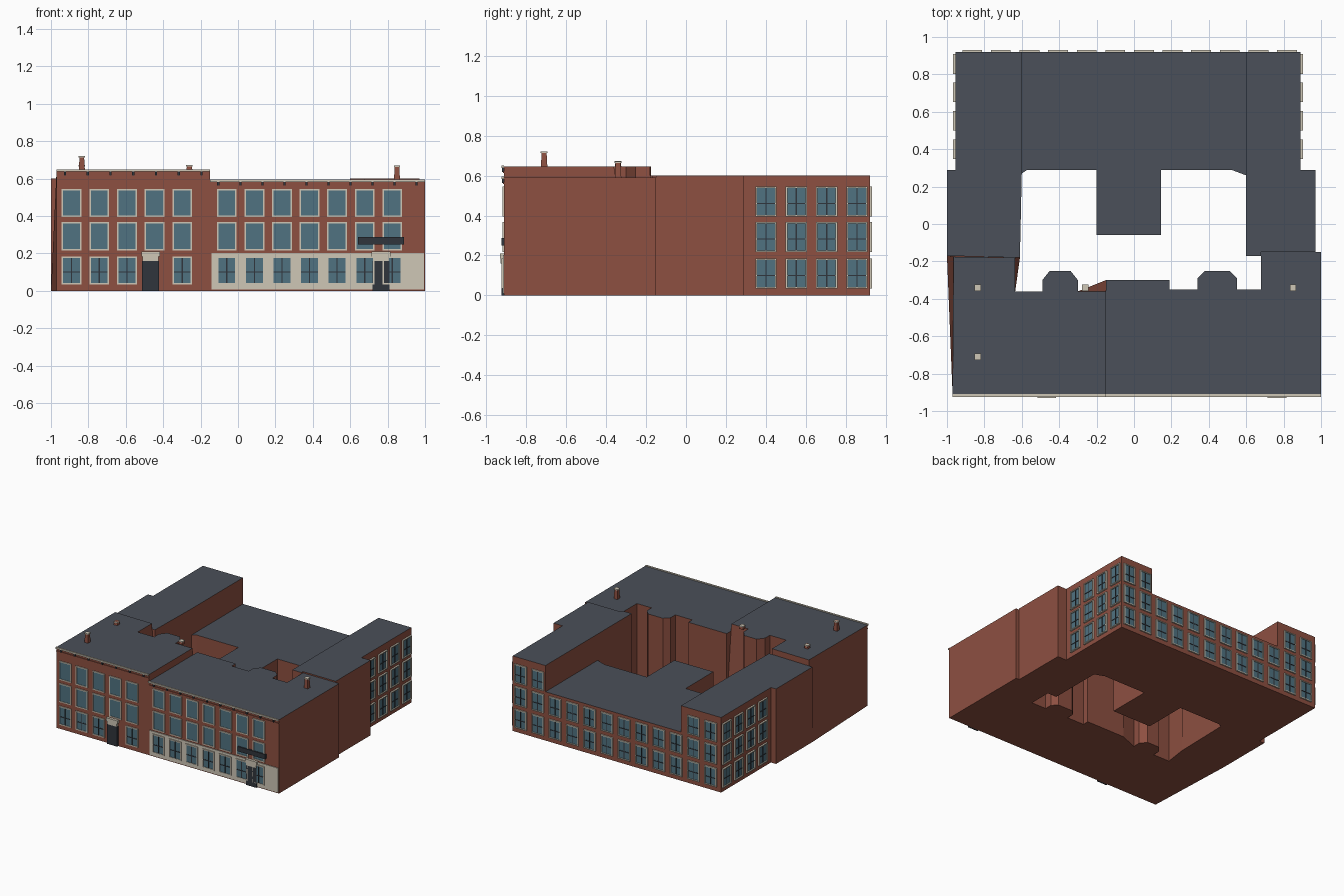
import bpy, bmesh
from mathutils import Matrix

if "Cube" in bpy.data.objects:
    bpy.data.objects.remove(bpy.data.objects["Cube"])


def material(name, rgb):
    m = bpy.data.materials.new(name)
    m.diffuse_color = (*rgb, 1)
    m.use_nodes = True
    m.node_tree.nodes["Principled BSDF"].inputs["Base Color"].default_value = m.diffuse_color
    return m


BRICK = material("brick", (0.27, 0.08, 0.053))
ROOF = material("slate", (0.07, 0.08, 0.10))
GLASS = material("glass", (0.08, 0.17, 0.22))
CREAM = material("cream", (0.62, 0.57, 0.47))
DARK = material("dark_metal", (0.03, 0.035, 0.045))
MATS = [BRICK, ROOF, GLASS, CREAM, DARK]


def finish(bm, name):
    bmesh.ops.recalc_face_normals(bm, faces=bm.faces)
    me = bpy.data.meshes.new(name)
    bm.to_mesh(me)
    bm.free()
    for m in MATS:
        me.materials.append(m)
    ob = bpy.data.objects.new(name, me)
    bpy.context.collection.objects.link(ob)
    return ob


def block(name, outline, height, lean=None):
    """Brick block with slate top; lean maps a corner index to its top position."""
    lean = lean or {}
    bm = bmesh.new()
    lo = [bm.verts.new((x, y, 0)) for x, y in outline]
    hi = [bm.verts.new((*lean.get(i, p), height)) for i, p in enumerate(outline)]
    bm.faces.new(lo[::-1])
    bm.faces.new(hi).material_index = 1
    n = len(lo)
    for i in range(n):
        j = (i + 1) % n
        bm.faces.new((lo[i], lo[j], hi[j], hi[i]))
    return finish(bm, name)


def box(bm, c, s, mat):
    m = Matrix.Translation(c) @ Matrix.Diagonal((*s, 1))
    r = bmesh.ops.create_cube(bm, size=1, matrix=m)
    for f in {f for v in r["verts"] for f in v.link_faces}:
        f.material_index = MATS.index(mat)


def wall_box(bm, wall, u, z, w, h, d, mat):
    """Box of depth d standing out of a wall given as (axis, plane, sign)."""
    axis, plane, sign = wall
    mid = plane + sign * d / 2
    if axis == "y":
        box(bm, (u, mid, z), (w, d, h), mat)
    else:
        box(bm, (mid, u, z), (d, w, h), mat)


def window(bm, wall, u, z, bars, proud):
    w, h, t = 0.098, 0.142, 0.008
    wall_box(bm, wall, u, z, w, h, 0.004, GLASS)
    for s in (-1, 1):
        wall_box(bm, wall, u + s * w / 2, z, t, h + t, proud, CREAM)
        wall_box(bm, wall, u, z + s * h / 2, w + t, t, proud, CREAM)
    if bars:
        wall_box(bm, wall, u, z, 0.006, h, 0.007, DARK)
        wall_box(bm, wall, u, z - 0.01, w, 0.006, 0.007, DARK)


ROWS = (0.11, 0.292, 0.47)

# Front blocks, with the courtyard bays in their outlines
block("front_left_block", [
    (-0.97, -0.91), (-0.15, -0.91), (-0.15, -0.30), (-0.30, -0.36), (-0.30, -0.30),
    (-0.34, -0.25), (-0.45, -0.25), (-0.49, -0.30), (-0.49, -0.36), (-0.635, -0.36),
    (-0.61, -0.18), (-1.0, -0.17)], 0.645,
    {2: (-0.15, -0.36), 10: (-0.635, -0.18), 11: (-0.965, -0.175)})
block("front_right_block", [
    (-0.15, -0.91), (1.0, -0.91), (1.0, -0.15), (0.68, -0.15), (0.68, -0.35),
    (0.55, -0.35), (0.55, -0.29), (0.51, -0.25), (0.38, -0.25), (0.34, -0.29),
    (0.34, -0.35), (0.19, -0.35), (0.19, -0.30), (-0.15, -0.30)], 0.59)

# Side wings
block("left_wing", [
    (-1.0, -0.17), (-0.61, -0.18), (-0.6, 0.27), (-0.6, 0.92), (-0.955, 0.92),
    (-0.955, 0.29), (-1.0, 0.29)], 0.6)
block("right_wing", [
    (0.6, -0.17), (0.68, -0.17), (0.68, -0.15), (0.97, -0.15), (0.97, 0.29),
    (0.89, 0.29), (0.89, 0.92), (0.6, 0.92)], 0.6)

# Low rear range with its courtyard projection
block("rear_range", [
    (-0.6, 0.27), (-0.57, 0.29), (-0.2, 0.29), (-0.2, -0.06), (0.145, -0.06),
    (0.145, 0.29), (0.52, 0.29), (0.6, 0.26), (0.6, 0.92), (-0.6, 0.92)], 0.39)

# Front windows
FRONT = ("y", -0.91, -1)
SHOP = ("y", -0.916, -1)
left_cols = [-0.89 + 0.148 * i for i in range(5)]
right_cols = [-0.06 + 0.1475 * i for i in range(7)]
bm = bmesh.new()
for r, z in enumerate(ROWS):
    for i, u in enumerate(left_cols):
        if not (r == 0 and i == 3):
            window(bm, FRONT, u, z, r == 0, 0.008)
    for u in right_cols:
        window(bm, SHOP if r == 0 else FRONT, u, z, r == 0, 0.008)
finish(bm, "front_windows")

# Side and rear windows; the low range has only two storeys
side_rows = [0.40 + 0.152 * i for i in range(4)]
for name, wall in (("left_windows", ("x", -0.955, -1)), ("right_windows", ("x", 0.89, 1))):
    bm = bmesh.new()
    for u in side_rows:
        for z in ROWS:
            window(bm, wall, u, z, True, 0.013)
    finish(bm, name)
bm = bmesh.new()
for i in range(12):
    u = -0.865 + 0.153 * i
    for z in (ROWS if abs(u) > 0.62 else ROWS[:2]):
        window(bm, ("y", 0.92, 1), u, z, True, 0.01)
finish(bm, "rear_windows")

# Pale ground floor facing
bm = bmesh.new()
wall_box(bm, FRONT, 0.427, 0.106, 1.135, 0.195, 0.006, CREAM)
finish(bm, "ground_floor_facing")

# Entrances: door leaf, jambs and pale hood
for name, u in (("left_entrance", -0.467), ("right_entrance", 0.765)):
    bm = bmesh.new()
    wall_box(bm, FRONT, u, 0.08, 0.09, 0.16, 0.014, DARK)
    wall_box(bm, FRONT, u, 0.172, 0.085, 0.025, 0.018, CREAM)
    wall_box(bm, FRONT, u, 0.197, 0.1, 0.025, 0.02, CREAM)
    finish(bm, name)

# Dark sign band over the right entrance
bm = bmesh.new()
wall_box(bm, FRONT, 0.765, 0.268, 0.245, 0.038, 0.014, DARK)
finish(bm, "fascia_band")

# Cornices with brackets
for name, x0, x1, top, n in (("left_cornice", -0.97, -0.15, 0.65, 7),
                             ("right_cornice", -0.15, 1.0, 0.595, 10)):
    bm = bmesh.new()
    wall_box(bm, FRONT, (x0 + x1) / 2, top - 0.006, x1 - x0, 0.012, 0.014, CREAM)
    wall_box(bm, FRONT, (x0 + x1) / 2, top - 0.034, x1 - x0, 0.006, 0.005, BRICK)
    for i in range(n):
        u = x0 + 0.045 + i * (x1 - x0 - 0.09) / (n - 1)
        wall_box(bm, FRONT, u, top - 0.022, 0.012, 0.02, 0.011, DARK)
    finish(bm, name)

# Tapered chimneys with pale caps
for i, (x, y, base, top) in enumerate(((-0.835, -0.71, 0.645, 0.72), (-0.835, -0.34, 0.645, 0.672),
                                       (-0.26, -0.34, 0.645, 0.672), (0.85, -0.34, 0.59, 0.67))):
    bm = bmesh.new()
    h = top - base
    bmesh.ops.create_cone(bm, cap_ends=True, segments=4, radius1=0.023, radius2=0.017, depth=h,
                          matrix=Matrix.Translation((x, y, base + h / 2)) @ Matrix.Rotation(0.7854, 4, "Z"))
    box(bm, (x, y, top - 0.004), (0.034, 0.034, 0.008), CREAM)
    finish(bm, f"chimney_{i + 1}")
